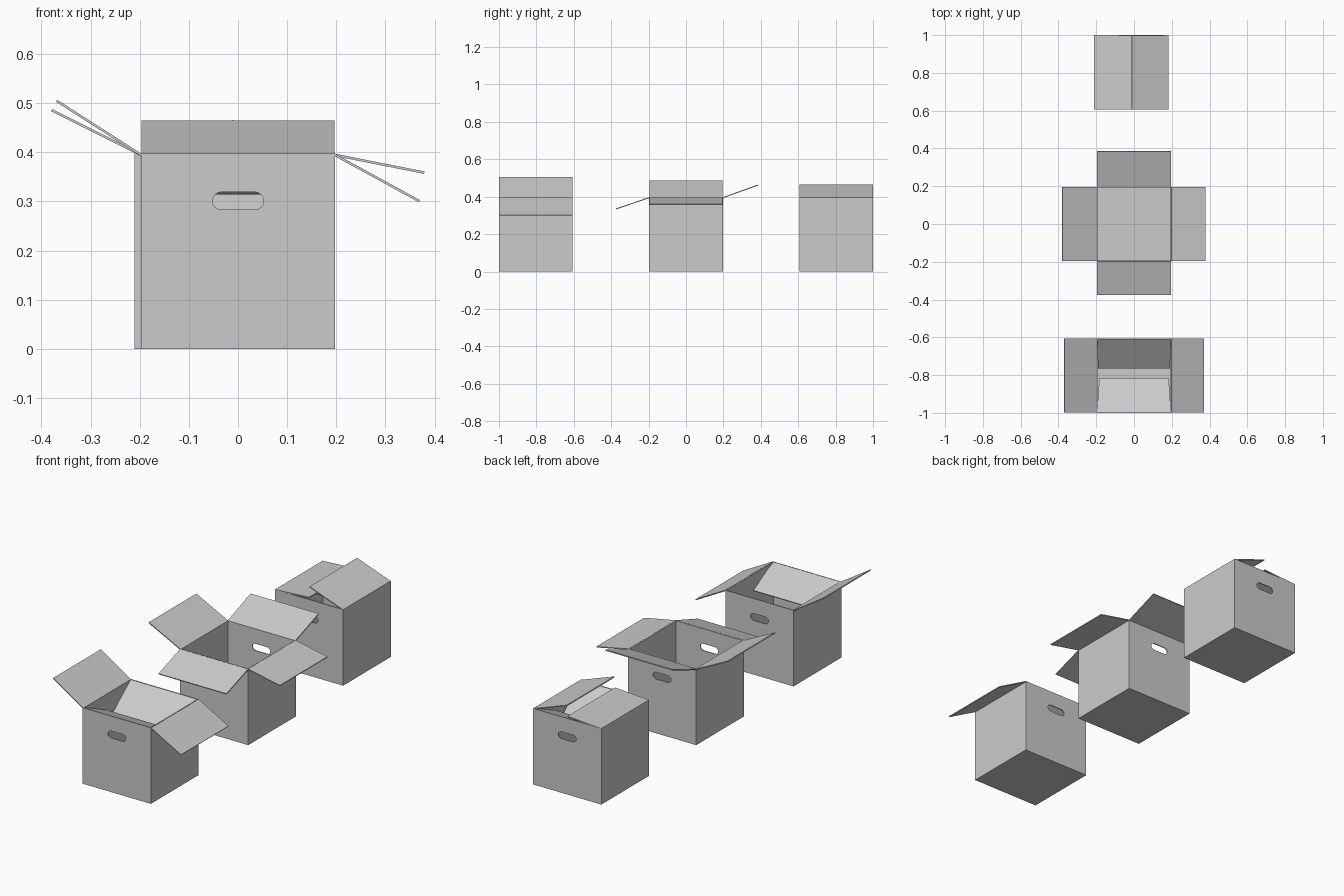
import bpy, bmesh, math
from mathutils import Vector, Matrix

if "Cube" in bpy.data.objects:
    bpy.data.objects.remove(bpy.data.objects["Cube"])

HALF, H, T = 0.197, 0.397, 0.005


def make_object(name, bm):
    bmesh.ops.recalc_face_normals(bm, faces=bm.faces)
    mesh = bpy.data.meshes.new(name)
    bm.to_mesh(mesh)
    bm.free()
    obj = bpy.data.objects.new(name, mesh)
    bpy.context.collection.objects.link(obj)
    return obj


def prism(name, points, offset):
    """Extrude a flat outline along an offset vector."""
    bm = bmesh.new()
    face = bm.faces.new([bm.verts.new(p) for p in points])
    ext = bmesh.ops.extrude_face_region(bm, geom=[face])
    verts = [g for g in ext["geom"] if isinstance(g, bmesh.types.BMVert)]
    bmesh.ops.translate(bm, verts=verts, vec=offset)
    return make_object(name, bm)


def carton_body(name, x, y):
    # open-topped shell with wall thickness
    bm = bmesh.new()
    bmesh.ops.create_cube(bm, size=1)
    bmesh.ops.scale(bm, verts=bm.verts, vec=(2 * HALF, 2 * HALF, H))
    bmesh.ops.translate(bm, verts=bm.verts, vec=(x, y, H / 2))
    top = [f for f in bm.faces if f.normal.z > 0.9]
    bmesh.ops.delete(bm, geom=top, context="FACES_ONLY")
    body = make_object(name, bm)
    shell = body.modifiers.new("thickness", "SOLIDIFY")
    shell.thickness, shell.offset, shell.use_even_offset = T, -1, True
    # rounded hand holes through the front and back walls
    r, reach, n = 0.018, 0.034, 8
    outline = []
    for side in (1, -1):
        for i in range(n + 1):
            a = -math.pi / 2 + math.pi * i / n + (0 if side > 0 else math.pi)
            outline.append((x + side * reach + r * math.cos(a), y - 0.25,
                            0.301 + r * math.sin(a)))
    cutter = prism(name + "_hole_cutter", outline, (0, 0.5, 0))
    cutter.hide_render = True
    cutter.hide_viewport = True
    cut = body.modifiers.new("hand_holes", "BOOLEAN")
    cut.object, cut.operation, cut.solver = cutter, "DIFFERENCE", "EXACT"


def flap(name, x, y, turn, out, up, taper=0.0):
    """Flap hinged on one top edge; its tip lies (out, up) from the hinge."""
    rot = Matrix.Translation((x, y, H - T / 2)) @ Matrix.Rotation(turn, 4, "Z")
    n = Vector((-up, 0, out)).normalized() * T
    w, tip = HALF - 0.001, HALF - 0.001 - taper
    base = Vector((HALF - (0.003 if out < 0 else 0), 0, 0)) - n / 2
    pts = [base + Vector(p) for p in
           ((0, -w, 0), (out, -tip, up), (out, tip, up), (0, w, 0))]
    obj = prism(name, pts, n)
    obj.data.transform(rot)


TURN = {"right": 0, "back": math.pi / 2, "left": math.pi, "front": -math.pi / 2}

# each carton: position and flap tips
CARTONS = {
    "front_carton": ((0, -0.803), {
        "left": (0.172, 0.11), "right": (0.172, -0.094),
        "front": (-0.178, -0.078, 0.012), "back": (-0.155, -0.12, 0.006)}),
    "middle_carton": ((0, 0), {
        "left": (0.182, 0.091), "right": (0.182, -0.036),
        "front": (0.178, -0.06), "back": (0.188, 0.068)}),
    "rear_carton": ((-0.014, 0.803), {
        "left": (-0.194, 0.012), "right": (-0.192, 0.069),
        "front": (-0.155, -0.12, 0.006), "back": (-0.178, -0.078, 0.012)}),
}

for name, ((x, y), flaps) in CARTONS.items():
    carton_body(name + "_body", x, y)
    for side, tip in flaps.items():
        flap(f"{name}_{side}_flap", x, y, TURN[side], *tip)
